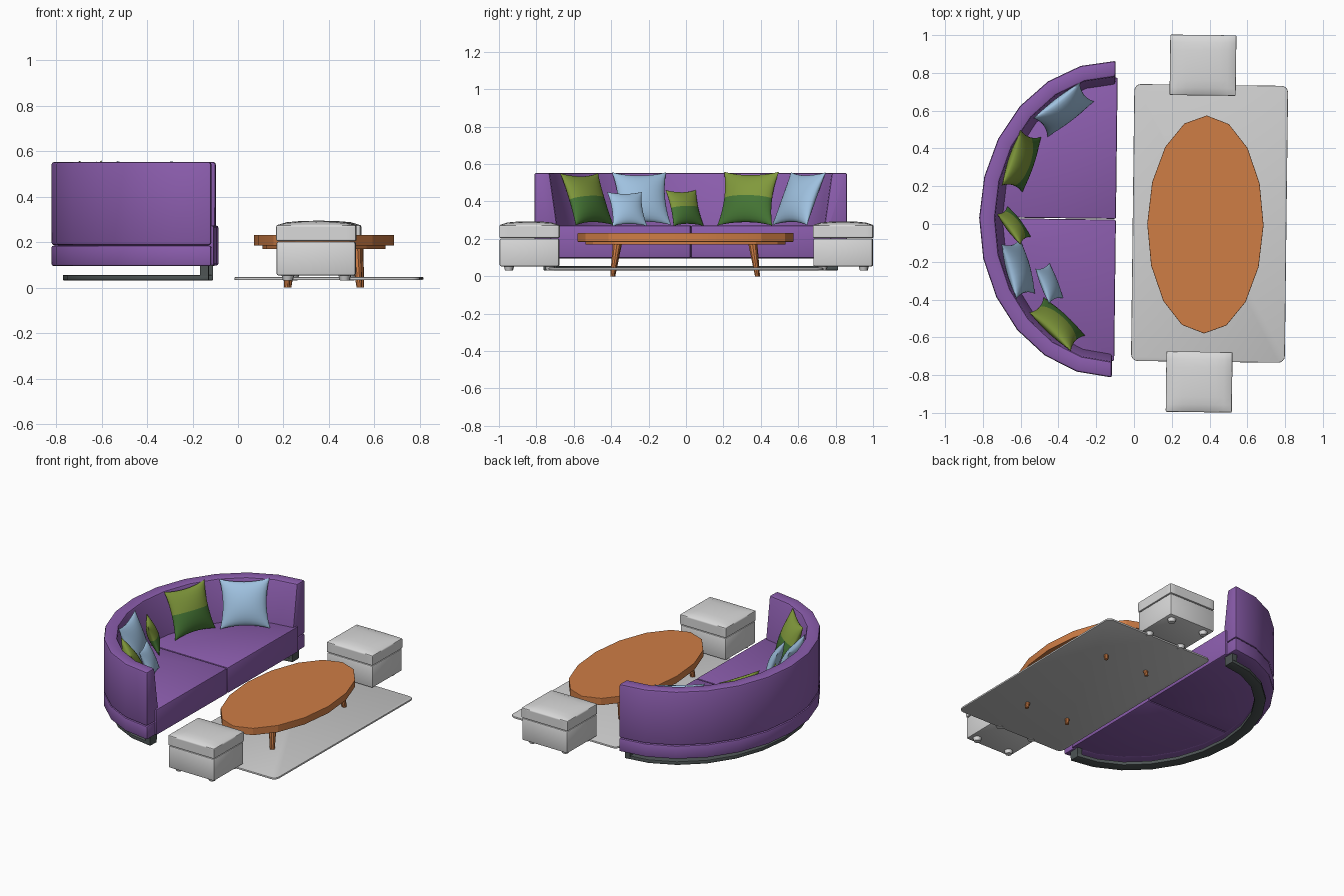
import bpy, bmesh, math
from mathutils import Matrix, Vector

if "Cube" in bpy.data.objects:
    bpy.data.objects.remove(bpy.data.objects["Cube"])

TILT = Matrix.Rotation(math.radians(-0.7), 4, 'Z')   # whole set is turned very slightly


def material(name, r, g, b):
    m = bpy.data.materials.new(name)
    m.diffuse_color = (r, g, b, 1)
    m.use_nodes = True
    m.node_tree.nodes["Principled BSDF"].inputs["Base Color"].default_value = m.diffuse_color
    return m


PURPLE = material("purple fabric", 0.26, 0.11, 0.42)
ORANGE = material("orange wood", 0.62, 0.205, 0.06)
RUG = material("rug grey", 0.62, 0.62, 0.62)
LIGHT = material("ottoman grey", 0.70, 0.70, 0.70)
DARK = material("dark plinth", 0.075, 0.09, 0.09)
OLIVE = material("olive green", 0.22, 0.32, 0.045)
GREEN = material("dark green", 0.06, 0.18, 0.035)
BLUE = material("light blue", 0.35, 0.54, 0.75)


def finish(name, bm, mats, bevel=0.0, smooth=35):
    bmesh.ops.recalc_face_normals(bm, faces=bm.faces)
    if bevel:
        edges = [e for e in bm.edges if e.calc_face_angle(0) > 0.6]
        bmesh.ops.bevel(bm, geom=edges, offset=bevel, segments=2, profile=0.5,
                        affect='EDGES', clamp_overlap=True)
    me = bpy.data.meshes.new(name)
    bm.to_mesh(me)
    bm.free()
    for m in mats:
        me.materials.append(m)
    ob = bpy.data.objects.new(name, me)
    bpy.context.collection.objects.link(ob)
    ob.matrix_world = TILT
    bpy.ops.object.select_all(action='DESELECT')
    ob.select_set(True)
    bpy.context.view_layer.objects.active = ob
    bpy.ops.object.shade_smooth_by_angle(angle=math.radians(smooth))
    return ob


def prism(name, pts, z0, z1, mat, bevel=0.0, smooth=35):
    bm = bmesh.new()
    f = bm.faces.new([bm.verts.new((x, y, z0)) for x, y in pts])
    top = bmesh.ops.extrude_face_region(bm, geom=[f])["geom"]
    for v in top:
        if isinstance(v, bmesh.types.BMVert):
            v.co.z = z1
    return finish(name, bm, [mat], bevel, smooth)


def cone(name, top, bottom, r_top, r_bottom, mat, sides=10):
    bm = bmesh.new()
    rings = []
    for c, r in ((top, r_top), (bottom, r_bottom)):
        rings.append([bm.verts.new((c[0] + r * math.cos(2 * math.pi * i / sides),
                                    c[1] + r * math.sin(2 * math.pi * i / sides), c[2]))
                      for i in range(sides)])
    for i in range(sides):
        j = (i + 1) % sides
        bm.faces.new((rings[0][i], rings[0][j], rings[1][j], rings[1][i]))
    bm.faces.new(rings[0])
    bm.faces.new(rings[1])
    return finish(name, bm, [mat])


# ---- sofa: half ellipse, 12 sides, open towards +x
CX, CY, A, B = -0.108, 0.024, 0.712, 0.838


def arc(t, inset):
    t = math.radians(t)
    return CX - (A - inset) * math.sin(t), CY + (B - inset) * math.cos(t)


def sweep(name, profile, angles, mat, bevel=0.0):
    """Sweep an (inset, z) profile along the sofa's ellipse."""
    bm = bmesh.new()
    rings = [[bm.verts.new((*arc(t, o), z)) for o, z in profile] for t in angles]
    n = len(profile)
    for a, b in zip(rings, rings[1:]):
        for i in range(n):
            bm.faces.new((a[i], a[(i + 1) % n], b[(i + 1) % n], b[i]))
    bm.faces.new(rings[0])
    bm.faces.new(rings[-1])
    return finish(name, bm, [mat], bevel)


HALF = [i * 15 for i in range(13)]
sweep("sofa_back", [(0, 0.186), (0, 0.553), (0.083, 0.553), (0.13, 0.22), (0.13, 0.186)],
      HALF, PURPLE, 0.012)
sweep("sofa_base", [(0, 0.095), (0, 0.184), (0.11, 0.184), (0.11, 0.095)], HALF, PURPLE, 0.008)
for side, start in (("left", 0), ("right", 90)):
    gap = 0.002 if start == 0 else -0.002
    pts = [arc(start + i * 15, 0.09) for i in range(7)]
    pts = [(x, y + gap) for x, y in pts]
    ends = [(CX + 0.012, p[1]) for p in (pts[0], pts[-1])]
    if start == 0:
        pts = [ends[0]] + pts + [(CX + 0.012, CY + gap)]
    else:
        pts = pts + [ends[1], (CX + 0.012, CY + gap)]
    prism("seat_cushion_" + side, pts, 0.097, 0.272, PURPLE, 0.008)

# plinth: bar near the floor with a post at each end
sweep("plinth_bar", [(0.05, 0.032), (0.05, 0.055), (0.12, 0.055), (0.12, 0.032)],
      [1] + HALF[1:-1] + [179], DARK, 0.003)
for side, a in (("left", (1, 4.3)), ("right", (175.7, 179))):
    sweep("plinth_post_" + side, [(0.05, 0.05), (0.05, 0.098), (0.12, 0.098), (0.12, 0.05)], a, DARK)


# ---- pillows: pinched squares, green ones are two-tone
def pillow(name, loc, size, azimuth, lean, mats, n=14):
    rot = (Matrix.Rotation(math.radians(azimuth), 4, 'Z')
           @ Matrix.Rotation(math.radians(-lean), 4, 'Y'))
    h, thick = size / 2, size * 0.17
    bm = bmesh.new()
    for s in (1, -1):
        grid = []
        for i in range(n + 1):
            row = []
            for j in range(n + 1):
                u, v = -math.cos(math.pi * i / n), -math.cos(math.pi * j / n)
                y = u * h * (1 - 0.13 * (1 - v * v))
                z = v * h * (1 - 0.13 * (1 - u * u))
                x = s * thick * max(0, (1 - u * u) * (1 - v * v)) ** 0.55
                row.append(bm.verts.new(rot @ Vector((x, y, z)) + Vector(loc)))
            grid.append(row)
        for i in range(n):
            for j in range(n):
                f = bm.faces.new((grid[i][j], grid[i + 1][j], grid[i + 1][j + 1], grid[i][j + 1]))
                f.material_index = 1 if len(mats) > 1 and j < n // 2 else 0
    bmesh.ops.remove_doubles(bm, verts=bm.verts, dist=0.0002)
    finish(name, bm, mats, smooth=60)


TWO = [OLIVE, GREEN]
pillow("pillow_green_right", (-0.40, -0.535, 0.412), 0.30, 48, 22, TWO)
pillow("pillow_blue_right", (-0.61, -0.245, 0.415), 0.30, 16, 20, [BLUE])
pillow("pillow_blue_small", (-0.445, -0.32, 0.36), 0.20, 22, 24, [BLUE])
pillow("pillow_green_small", (-0.635, -0.015, 0.365), 0.205, 38, 20, TWO)
pillow("pillow_green_left", (-0.60, 0.325, 0.415), 0.31, -18, 22, TWO)
pillow("pillow_blue_left", (-0.38, 0.60, 0.415), 0.31, -52, 24, [BLUE])


# ---- rug with rounded corners
def rounded_rect(cx, cy, hx, hy, r, steps=4):
    pts = []
    for k, (sx, sy) in enumerate(((1, 1), (-1, 1), (-1, -1), (1, -1))):
        for i in range(steps + 1):
            a = math.pi / 2 * (k + i / steps)
            pts.append((cx + sx * (hx - r) + r * math.cos(a), cy + sy * (hy - r) + r * math.sin(a)))
    return pts


prism("rug", rounded_rect(0.40, 0.008, 0.407, 0.733, 0.035), 0.033, 0.046, RUG, 0.004)


# ---- coffee table
def ellipse(a, b, n=16):
    return [(0.378 + a * math.cos(2 * math.pi * i / n), 0.002 + b * math.sin(2 * math.pi * i / n))
            for i in range(n)]


prism("table_top", ellipse(0.308, 0.577), 0.184, 0.232, ORANGE, 0.003, 15)
prism("table_apron", ellipse(0.27, 0.535), 0.169, 0.186, ORANGE, 0, 15)
for sx in (-1, 1):
    for sy in (-1, 1):
        cone("table_leg", (0.378 + sx * 0.145, sy * 0.362, 0.175),
             (0.378 + sx * 0.16, sy * 0.387, 0.0), 0.024, 0.012, ORANGE)


# ---- ottomans: body, domed lid, four feet
def block(name, c, half, z0, z1, dome, mat, bevel):
    bm = bmesh.new()
    bmesh.ops.create_cube(bm, size=2)
    if dome:
        bmesh.ops.subdivide_edges(bm, edges=bm.edges[:], cuts=7, use_grid_fill=True)
    for v in bm.verts:
        u, w, t = v.co
        lift = dome * ((1 - u * u) * (1 - w * w)) ** 0.5 if t > 0.99 else 0
        v.co = (c[0] + u * half[0], c[1] + w * half[1], (z0 + z1) / 2 + t * (z1 - z0) / 2 + lift)
    finish(name, bm, [mat], bevel)


for label, y in (("back", 0.845), ("front", -0.832)):
    c = (0.355, y)
    block("ottoman_body_" + label, c, (0.173, 0.158), 0.053, 0.202, 0, LIGHT, 0.008)
    block("ottoman_lid_" + label, c, (0.175, 0.160), 0.205, 0.274, 0.02, LIGHT, 0.006)
    for sx in (-1, 1):
        for sy in (-1, 1):
            p = (c[0] + sx * 0.125, c[1] + sy * 0.11)
            cone("ottoman_foot_" + label, (*p, 0.056), (*p, 0.03), 0.028, 0.02, LIGHT)
